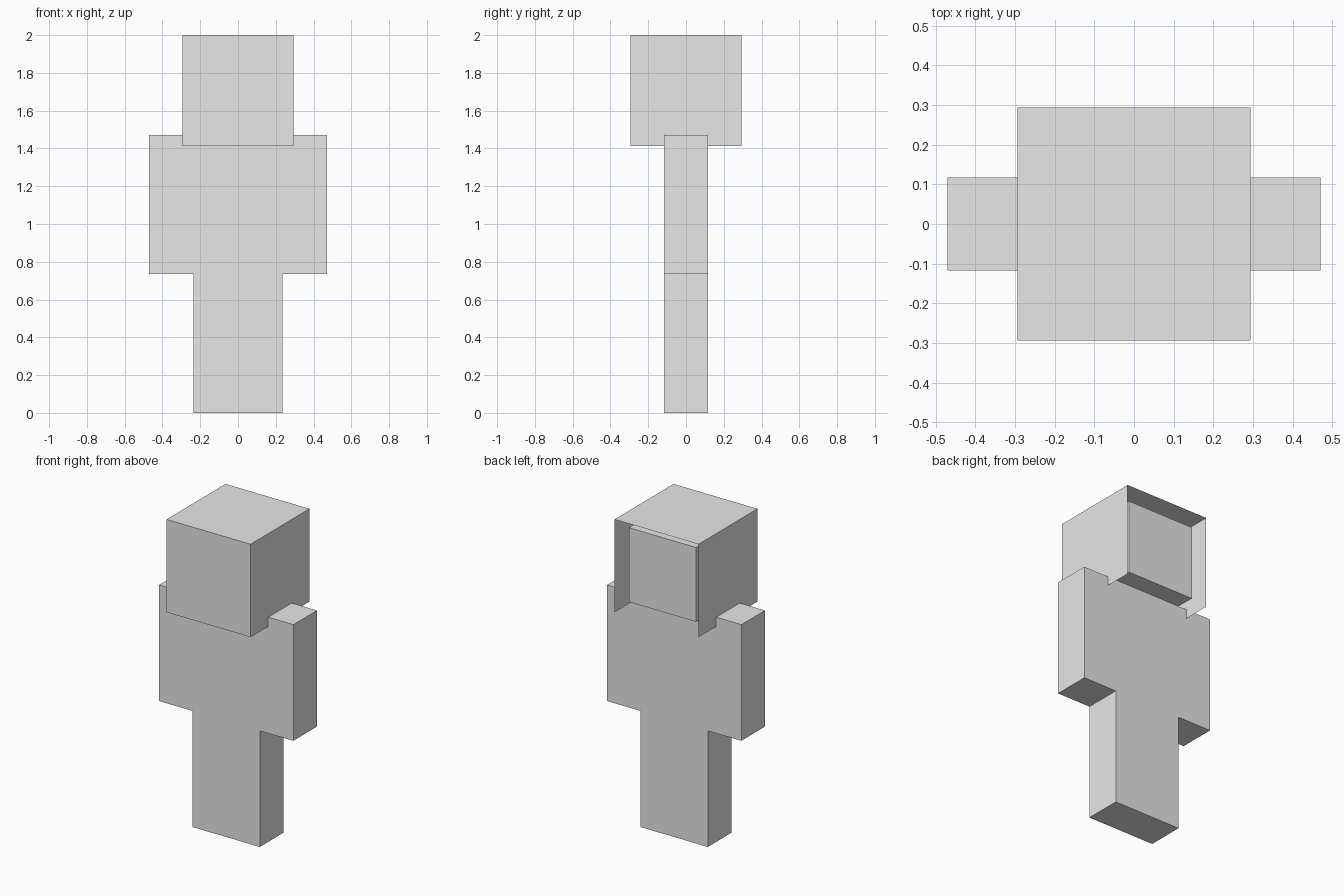
import bpy, bmesh

if "Cube" in bpy.data.objects:
    bpy.data.objects.remove(bpy.data.objects["Cube"])

U = 2 / 34  # one grid unit of the blocky figure

grey = bpy.data.materials.new("plain_grey")
grey.diffuse_color = (0.8, 0.8, 0.8, 1)
grey.use_nodes = True
grey.node_tree.nodes["Principled BSDF"].inputs["Base Color"].default_value = grey.diffuse_color


def box(name, x, y, z, open_sides=()):
    """Box from (min, max) ranges in grid units; faces with a normal in open_sides are left out."""
    bm = bmesh.new()
    bmesh.ops.create_cube(bm, size=1)
    bm.normal_update()
    gone = [f for f in bm.faces
            if tuple(round(c) for c in f.normal) in open_sides]
    bmesh.ops.delete(bm, geom=gone, context='FACES')
    for v in bm.verts:
        v.co = [U * (r[0] if c < 0 else r[1]) for c, r in zip(v.co, (x, y, z))]
    mesh = bpy.data.meshes.new(name)
    bm.to_mesh(mesh)
    bm.free()
    mesh.materials.append(grey)
    obj = bpy.data.objects.new(name, mesh)
    bpy.context.collection.objects.link(obj)
    return obj


# Limbs, mirrored left and right
for side, s in (("left", 1), ("right", -1)):
    box(side + "_leg", sorted((0, 4 * s)), (-2, 2), (0, 12.5))
    box(side + "_arm", sorted((4 * s, 8 * s)), (-2, 2), (12.5, 25))

# Torso and head
box("torso", (-4, 4), (-2, 2), (12.5, 25))
box("head", (-4, 4), (-4, 4), (25, 33))

# Thin hood around the head, open at the back and underneath
box("hood", (-5, 5), (-5, 5), (24, 34), open_sides=((0, 1, 0), (0, 0, -1)))
